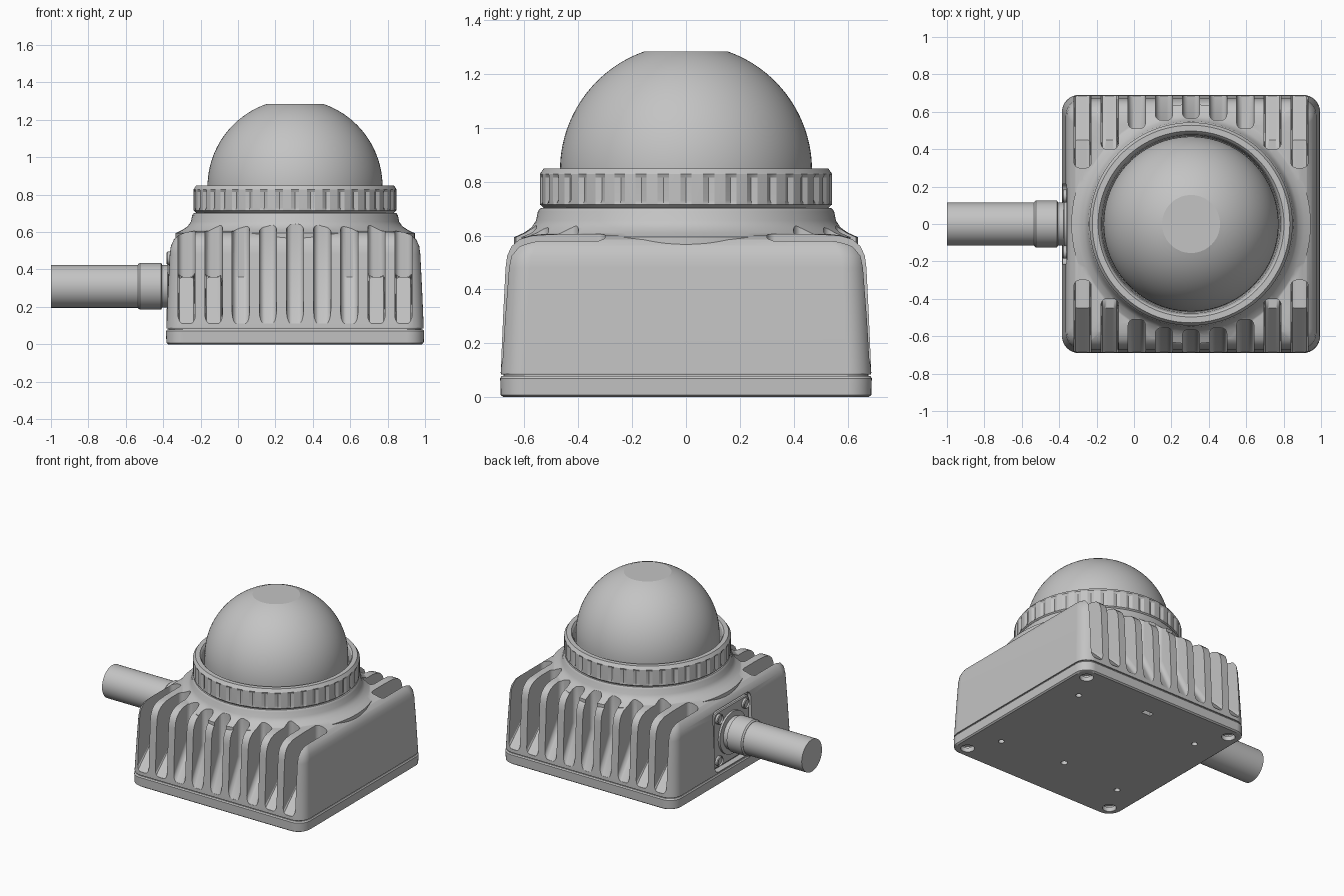
import bpy, bmesh, math
from mathutils import Matrix, Vector

if "Cube" in bpy.data.objects:
    bpy.data.objects.remove(bpy.data.objects["Cube"])

CX = 0.305      # housing centre in x
CABLE_Z = 0.31
grey = bpy.data.materials.new("light_grey")
grey.use_nodes = True
colour = (0.55, 0.55, 0.55, 1)
grey.diffuse_color = colour
grey.node_tree.nodes["Principled BSDF"].inputs["Base Color"].default_value = colour


def finish(name, bm, matrix=Matrix()):
    bmesh.ops.transform(bm, matrix=matrix, verts=bm.verts)
    bmesh.ops.recalc_face_normals(bm, faces=bm.faces)
    mesh = bpy.data.meshes.new(name)
    bm.to_mesh(mesh)
    bm.free()
    mesh.materials.append(grey)
    ob = bpy.data.objects.new(name, mesh)
    bpy.context.scene.collection.objects.link(ob)
    return ob


def activate(ob):
    bpy.ops.object.select_all(action='DESELECT')
    ob.select_set(True)
    bpy.context.view_layer.objects.active = ob


def smooth(ob, angle=32):
    activate(ob)
    bpy.ops.object.shade_smooth_by_angle(angle=math.radians(angle))
    mod = ob.modifiers.new("even_normals", 'WEIGHTED_NORMAL')
    mod.keep_sharp = True
    return ob


def boolean(ob, other, operation):
    mod = ob.modifiers.new("cut", 'BOOLEAN')
    mod.operation, mod.solver, mod.object = operation, 'EXACT', other
    activate(ob)
    bpy.ops.object.modifier_apply(modifier=mod.name)
    bpy.data.objects.remove(other)


def loft(bm, rings, closed=False):
    loops = [[bm.verts.new(p) for p in ring] for ring in rings]
    pairs = list(zip(loops, loops[1:])) + ([(loops[-1], loops[0])] if closed else [])
    for a, b in pairs:
        n = len(a)
        for i in range(n):
            bm.faces.new((a[i], a[(i + 1) % n], b[(i + 1) % n], b[i]))
    if not closed:
        bm.faces.new(loops[0])
        bm.faces.new(loops[-1])


def circle(r, z, n=96):
    return [(r * math.cos(math.tau * i / n), r * math.sin(math.tau * i / n), z) for i in range(n)]


def rounded_square(half, radius, z, steps=8):
    pts = []
    for q in range(4):
        sx, sy = ((1, 1), (-1, 1), (-1, -1), (1, -1))[q]
        for k in range(steps + 1):
            a = (q + k / steps) * math.pi / 2
            pts.append((sx * (half - radius) + radius * math.cos(a),
                        sy * (half - radius) + radius * math.sin(a), z))
    return pts


def lathe(name, profile, matrix, n=96, closed=False):
    bm = bmesh.new()
    loft(bm, [circle(r, z, n) for r, z in profile], closed)
    return finish(name, bm, matrix)


def add_cylinder(bm, r, depth, centre, n=24):
    bmesh.ops.create_cone(bm, cap_ends=True, segments=n, radius1=r, radius2=r,
                          depth=depth, matrix=Matrix.Translation(centre))


def add_slot(bm, x, end):
    """Cooling slot cutter on the front: ramp, flat floor, upright end wall."""
    ramp = -max(end, 0.45)
    profile = [(-0.80, 0.11), (-0.685, 0.11), (ramp, 0.36)]
    if end < 0.44:
        profile.append((-end, 0.36))
    profile += [(-end, 0.85), (-0.80, 0.85)]
    half = 0.046
    sides = [[bm.verts.new((x + s * half, y, z)) for y, z in profile] for s in (-1, 1)]
    n = len(profile)
    caps = [bm.faces.new(side) for side in sides]
    for i in range(n):
        j = (i + 1) % n
        bm.faces.new((sides[0][i], sides[0][j], sides[1][j], sides[1][i]))
    edges = [e for f in caps for e in f.edges]
    bmesh.ops.bevel(bm, geom=edges, offset=0.03, segments=4, profile=0.5, affect='EDGES')


at_centre = Matrix.Translation((CX, 0, 0))

# Finned housing: tapered rounded block with a flared neck
bm = bmesh.new()
sections = [(0.686, 0.085), (0.688, 0.09), (0.679, 0.3), (0.67, 0.48), (0.664, 0.525),
            (0.648, 0.56), (0.62, 0.585), (0.58, 0.6), (0.53, 0.606)]
loft(bm, [rounded_square(h, 0.09, z) for h, z in sections])
housing = finish("housing", bm, at_centre)
neck = lathe("neck", [(0.64, 0.5), (0.64, 0.594), (0.605, 0.61), (0.575, 0.63), (0.557, 0.655),
                      (0.55, 0.69), (0.54, 0.703), (0.50, 0.703)], at_centre)
boolean(housing, neck, 'UNION')

# Nine cooling slots on the front, mirrored to the back
bm = bmesh.new()
for i in range(-4, 5):
    add_slot(bm, i * 0.145, (0.565, 0.555, 0.51, 0.40, 0.30)[abs(i)])
copy = bmesh.ops.duplicate(bm, geom=bm.verts[:] + bm.edges[:] + bm.faces[:])["geom"]
bmesh.ops.rotate(bm, verts=[g for g in copy if isinstance(g, bmesh.types.BMVert)],
                 cent=(0, 0, 0), matrix=Matrix.Rotation(math.pi, 3, 'Z'))
boolean(housing, finish("slot_cutter", bm, at_centre), 'DIFFERENCE')

# Recess for the cable flange
to_side = Matrix.Translation((-0.375, 0, CABLE_Z)) @ Matrix.Rotation(-math.pi / 2, 4, 'Y')
bm = bmesh.new()
loft(bm, [rounded_square(0.215, 0.04, z) for z in (-0.035, 0.08)])
boolean(housing, finish("recess_cutter", bm, to_side), 'DIFFERENCE')
smooth(housing)

# Base plate with mounting holes
bm = bmesh.new()
loft(bm, [rounded_square(h, 0.09, z) for h, z in
          ((0.678, 0), (0.688, 0.008), (0.69, 0.07), (0.684, 0.079))])
base = finish("base_plate", bm, at_centre)
bm = bmesh.new()
corners = [(sx, sy) for sx in (-1, 1) for sy in (-1, 1)]
for sx, sy in corners:
    add_cylinder(bm, 0.045, 0.08, (sx * 0.6, sy * 0.6, 0))
    add_cylinder(bm, 0.02, 0.1, (sx * 0.49, sy * 0.39, 0))
add_cylinder(bm, 0.022, 0.1, (0, -0.34, 0))
bmesh.ops.create_cube(bm, size=1, matrix=Matrix.Translation((0, 0.5, 0)) @ Matrix.Diagonal((0.07, 0.036, 0.1, 1)))
boolean(base, finish("hole_cutter", bm, at_centre), 'DIFFERENCE')
smooth(base)

# Seam filler between base plate and housing
bm = bmesh.new()
loft(bm, [rounded_square(0.677, 0.085, z) for z in (0.07, 0.095)])
smooth(finish("seam_gasket", bm, at_centre))


def socket_screw(name, matrix, r):
    """Round screw head with a hexagonal socket."""
    bm = bmesh.new()
    loft(bm, [circle(r, 0, 24), circle(r, r * 0.5, 24), circle(r * 0.85, r * 0.65, 24)])
    top = max(bm.faces, key=lambda f: f.calc_center_median().z)
    bmesh.ops.inset_region(bm, faces=[top], thickness=r * 0.35)
    bmesh.ops.translate(bm, verts=top.verts, vec=(0, 0, -r * 0.35))
    return smooth(finish(name, bm, matrix))


for sx, sy in corners:
    flip = Matrix.Translation((CX + sx * 0.6, sy * 0.6, 0.042)) @ Matrix.Rotation(math.pi, 4, 'X')
    socket_screw("base_screw", flip, 0.036)
    socket_screw("flange_screw", to_side @ Matrix.Translation((sx * 0.15, sy * 0.15, -0.016)), 0.035)

# Cable flange, gland and cable
bm = bmesh.new()
loft(bm, [rounded_square(h, 0.035, z) for h, z in ((0.2, -0.04), (0.2, -0.02), (0.194, -0.014))])
smooth(finish("cable_flange", bm, to_side))
smooth(lathe("cable_gland", [(0.15, -0.03), (0.15, 0.0), (0.114, 0.002), (0.114, 0.03), (0.125, 0.036),
                             (0.125, 0.15), (0.117, 0.16)], to_side, 64))
smooth(lathe("cable", [(0.115, 0.1), (0.115, 0.625)], to_side, 64))

# Grip ring with shallow notches round its outside
bm = bmesh.new()
ring_profile = [(0.47, 0.70), (0.525, 0.70), (0.542, 0.715), (0.543, 0.73), (0.543, 0.815),
                (0.543, 0.828), (0.528, 0.85), (0.497, 0.85), (0.487, 0.838), (0.477, 0.80)]
rings = []
for k, (r, z) in enumerate(ring_profile):
    ring = circle(r, z, 160)
    if k in (3, 4):
        ring = [(x * 0.98, y * 0.98, z) if i % 4 == 0 else (x, y, z) for i, (x, y, z) in enumerate(ring)]
    rings.append(ring)
loft(bm, rings, closed=True)
smooth(finish("grip_ring", bm, at_centre), 25)

# Dome with a flat top
R, base_z, flat = 0.468, 0.842, math.acos(0.155 / 0.468)
arc = [(R * math.cos(flat * i / 24), base_z + R * math.sin(flat * i / 24)) for i in range(25)]
smooth(lathe("dome", [(R, 0.70)] + arc, at_centre), 20)
